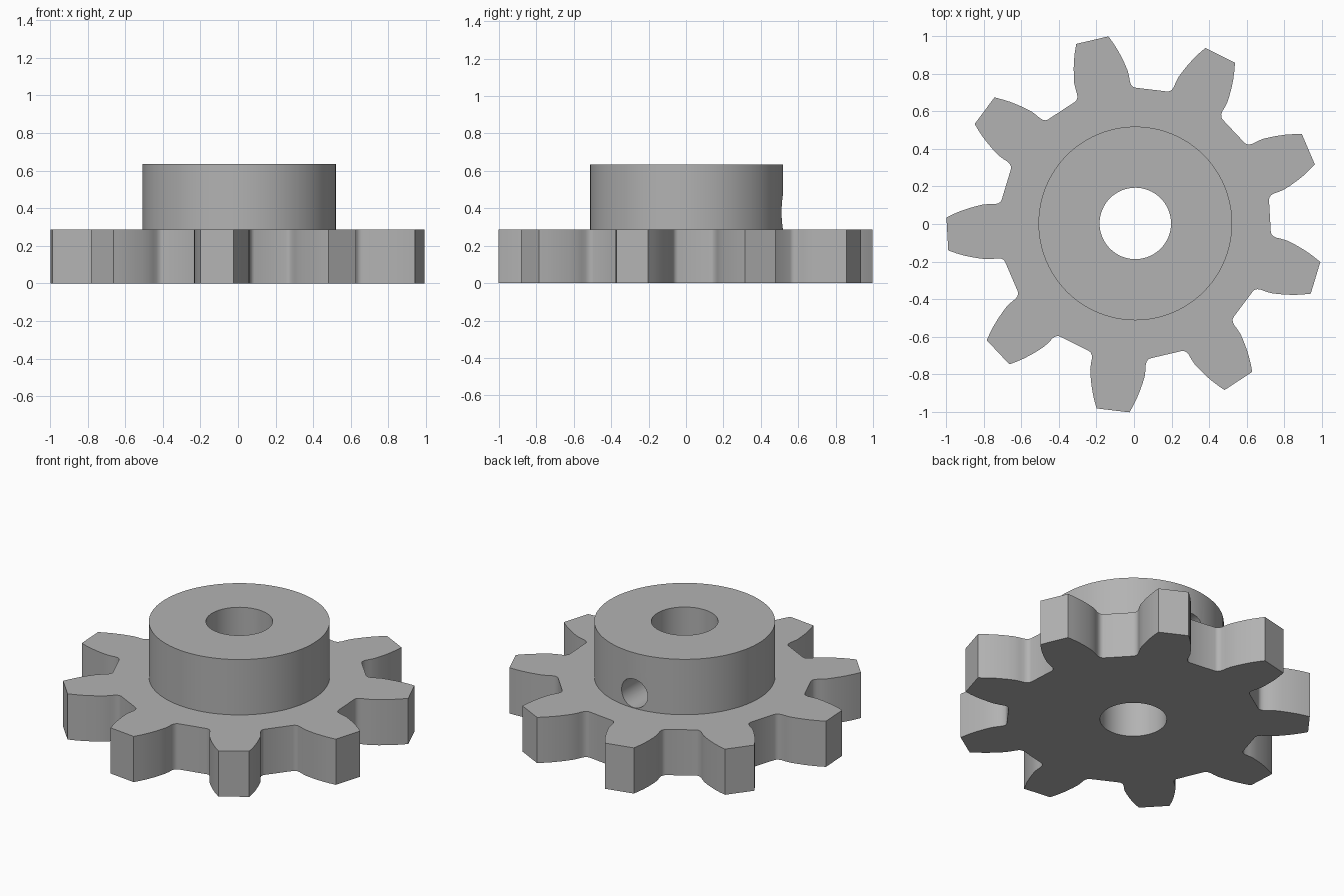
import bpy
import math
from mathutils import Matrix, Vector

if "Cube" in bpy.data.objects:
    bpy.data.objects.remove(bpy.data.objects["Cube"], do_unlink=True)

CENTER = Vector((0.007, 0.003, 0))
TEETH = 9
FIRST_TOOTH = math.radians(103.2)
PLATE_TOP, HUB_TOP = 0.287, 0.635
HUB_R, BORE_R, SCREW_R = 0.515, 0.19, 0.09

steel = bpy.data.materials.new("steel_grey")
steel.use_nodes = True
COLOR = (0.45, 0.45, 0.45, 1)
steel.diffuse_color = COLOR
steel.node_tree.nodes["Principled BSDF"].inputs["Base Color"].default_value = COLOR


def prism(name, outline, z0, z1):
    """Upright solid from a 2D outline."""
    n = len(outline)
    verts = [(x, y, z) for z in (z0, z1) for x, y in outline]
    faces = [tuple(reversed(range(n))), tuple(range(n, 2 * n))]
    faces += [(i, (i + 1) % n, n + (i + 1) % n, n + i) for i in range(n)]
    mesh = bpy.data.meshes.new(name)
    mesh.from_pydata(verts, [], faces)
    mesh.materials.append(steel)
    obj = bpy.data.objects.new(name, mesh)
    bpy.context.collection.objects.link(obj)
    return obj


def circle(radius, sides):
    return [(radius * math.cos(math.tau * i / sides),
             radius * math.sin(math.tau * i / sides)) for i in range(sides)]


def combine(target, tool, operation):
    """Apply a boolean and discard the tool."""
    mod = target.modifiers.new(operation.title(), 'BOOLEAN')
    mod.operation, mod.object, mod.solver = operation, tool, 'EXACT'
    bpy.ops.object.select_all(action='DESELECT')
    bpy.context.view_layer.objects.active = target
    target.select_set(True)
    bpy.ops.object.modifier_apply(modifier=mod.name)
    bpy.data.objects.remove(tool, do_unlink=True)


# Toothed plate: half a tooth as (distance out, half width), root to tip
half = [(0.703, 0.164), (0.710, 0.154), (0.722, 0.147), (0.740, 0.144),
        (0.765, 0.146), (0.800, 0.146), (0.840, 0.139), (0.880, 0.130),
        (0.920, 0.119), (0.960, 0.105), (1.001, 0.088)]
tooth = [(d, -w) for d, w in half] + [(d, w) for d, w in reversed(half)]
outline = []
for k in range(TEETH):
    turn = Matrix.Rotation(FIRST_TOOTH + math.tau * k / TEETH, 2)
    outline += [tuple(turn @ Vector(p)) for p in tooth]
gear = prism("gear_with_hub", outline, 0, PLATE_TOP)

# Hub raised from the plate
combine(gear, prism("hub", circle(HUB_R, 96), 0.1, HUB_TOP), 'UNION')

# Shaft bore
combine(gear, prism("bore_cutter", circle(BORE_R, 64), -0.1, HUB_TOP + 0.1), 'DIFFERENCE')

# Set screw hole through the back of the hub
screw = prism("screw_cutter", circle(SCREW_R, 32), 0, 0.7)
screw.data.transform(Matrix.Translation((-CENTER.x, 0, PLATE_TOP + SCREW_R + 0.003))
                     @ Matrix.Rotation(-math.pi / 2, 4, 'X'))
combine(gear, screw, 'DIFFERENCE')

gear.data.transform(Matrix.Translation(CENTER))
bpy.ops.object.shade_smooth_by_angle(angle=math.radians(25))
